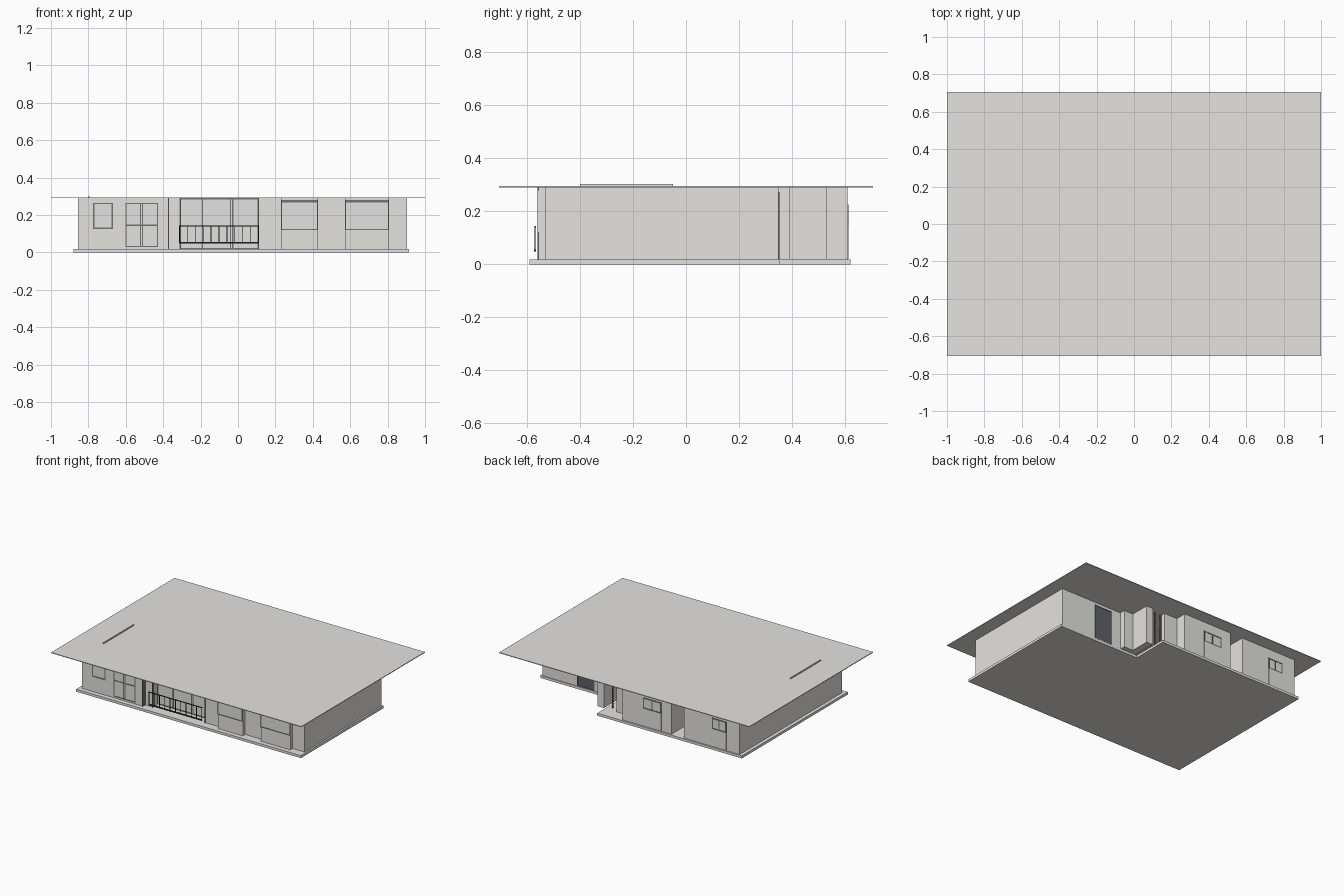
import bpy
import bmesh

cube = bpy.data.objects.get("Cube")
if cube:
    bpy.data.objects.remove(cube, do_unlink=True)


def material(name, r, g, b):
    m = bpy.data.materials.new(name)
    m.use_nodes = True
    m.diffuse_color = (r, g, b, 1)
    m.node_tree.nodes["Principled BSDF"].inputs["Base Color"].default_value = (r, g, b, 1)
    return m


PLASTER = material("warm grey plaster", 0.78, 0.77, 0.745)
GLASS = material("pale window glass", 0.76, 0.76, 0.75)
FRAME = material("grey window frame", 0.17, 0.17, 0.17)
DARK = material("dark blue grey door", 0.11, 0.125, 0.145)
IRON = material("black iron", 0.03, 0.03, 0.03)

FLOOR, CEIL = 0.018, 0.29
FRONT, BAY, BACK, STEP = -0.53, -0.557, 0.61, 0.35
LEFT, RIGHT = -0.855, 0.903


def boxes(name, mat, *spans):
    """One object from boxes given as (x0, x1, y0, y1, z0, z1)."""
    bm = bmesh.new()
    for x0, x1, y0, y1, z0, z1 in spans:
        verts = bmesh.ops.create_cube(bm, size=1)["verts"]
        for v in verts:
            v.co = (x1 if v.co.x > 0 else x0,
                    y1 if v.co.y > 0 else y0,
                    z1 if v.co.z > 0 else z0)
    mesh = bpy.data.meshes.new(name)
    bm.to_mesh(mesh)
    bm.free()
    mesh.materials.append(mat)
    obj = bpy.data.objects.new(name, mesh)
    bpy.context.collection.objects.link(obj)
    return obj


def wall(name, *plans):
    """Full height walls from (x0, x1, y0, y1) plans."""
    return boxes(name, PLASTER, *[p + (FLOOR, CEIL) for p in plans])


def window(name, x0, x1, z0, z1, y, side, mullions=(), rails=(), glass=GLASS, t=0.006):
    """Thin pane with a raised frame; side is -1 for front, 1 for back."""
    def depth(d):
        return tuple(sorted((y - side * 0.002, y + side * d)))
    boxes(name + "_pane", glass, (x0, x1) + depth(0.001) + (z0, z1))
    d = depth(0.003)
    bars = [(x0, x0 + t) + d + (z0, z1), (x1 - t, x1) + d + (z0, z1),
            (x0, x1) + d + (z0, z0 + t), (x0, x1) + d + (z1 - t, z1)]
    bars += [(m - t / 2, m + t / 2) + d + (z0, z1) for m in mullions]
    bars += [(x0, x1) + d + (r - t / 2, r + t / 2) for r in rails]
    boxes(name + "_frame", FRAME, *bars)


# Slab with a notched back corner, and the flat roof
boxes("base_slab", PLASTER,
      (-0.88, 0.915, -0.59, 0.355, 0, FLOOR),
      (-0.88, 0.275, 0.355, 0.62, 0, FLOOR))
boxes("flat_roof", PLASTER, (-1, 1, -0.705, 0.705, CEIL, 0.295))
boxes("roof_strip", PLASTER, (-0.8, -0.794, -0.4, -0.05, 0.295, 0.303))

# Main body around an open living room, with recesses for hall and porch
wall("main_walls",
     (LEFT, -0.31, FRONT, 0.15), (0.11, RIGHT, FRONT, 0.15),
     (LEFT, -0.41, 0.15, STEP), (-0.31, -0.29, 0.15, STEP),
     (0.285, RIGHT, 0.15, STEP))
wall("left_back_wing", (LEFT, -0.41, STEP, BACK))
wall("middle_back_wing", (-0.31, 0.08, STEP, BACK))
wall("porch_walls", (0.08, 0.185, 0.49, 0.53),
     (0.285, 0.41, STEP, 0.39), (0.285, 0.337, 0.39, 0.53))
wall("front_projection", (LEFT, -0.37, BAY, FRONT))
boxes("projection_edge", FRAME, (-0.375, -0.369, BAY - 0.003, FRONT, FLOOR, CEIL))

# Projecting window bays at the front
for name, x0, x1 in (("small_bay", 0.23, 0.428), ("large_bay", 0.572, 0.808)):
    wall(name, (x0, x1, BAY, FRONT))
    window(name + "_window", x0, x1, 0.12, 0.278, BAY, -1)
    boxes(name + "_header", FRAME, (x0, x1, BAY - 0.004, BAY, 0.266, 0.279))

# Windows in the front projection
window("front_window", -0.775, -0.668, 0.126, 0.265, BAY, -1, t=0.007)
window("front_door", -0.602, -0.428, 0.028, 0.265, BAY, -1,
       mullions=(-0.522, -0.51), rails=(0.145,))

# Glazed balcony and railing
window("balcony_glazing", -0.31, 0.11, FLOOR, CEIL, -0.47, -1,
       mullions=(-0.19, -0.04, -0.028))
boxes("balcony_jambs", FRAME, *[(x - 0.003, x + 0.003, FRONT - 0.004, FRONT + 0.01, FLOOR, CEIL)
                                for x in (-0.311, 0.109)])
bars = [(-0.315, 0.112, -0.572, -0.567, 0.139, 0.144),
        (-0.315, 0.112, -0.574, -0.566, 0.048, 0.056)]
COUNT = 10
for i in range(COUNT + 1):
    x = -0.313 + 0.423 * i / COUNT
    bars.append((x - 0.002, x + 0.002, -0.571, -0.568, 0.05, 0.14))
boxes("balcony_railing", IRON, *bars)

# Back door, and back windows each over a thin apron panel
window("back_door", 0.485, 0.625, 0.02, 0.272, STEP, 1, glass=DARK)
for name, x0, x1 in (("middle_back", -0.23, -0.085), ("left_back", -0.75, -0.635)):
    window(name + "_window", x0, x1, 0.145, 0.225, BACK, 1,
           mullions=((x0 + x1) / 2,), t=0.008)
    boxes(name + "_apron", PLASTER, (x0, x1, BACK, BACK + 0.003, 0.02, 0.145))

# Hall door and porch door posts
window("hall_door", -0.405, -0.315, FLOOR, 0.26, 0.15, 1)
boxes("porch_door_posts", FRAME, *[(x, x + 0.008, 0.49, 0.5, FLOOR, CEIL)
                                   for x in (0.186, 0.235)])
